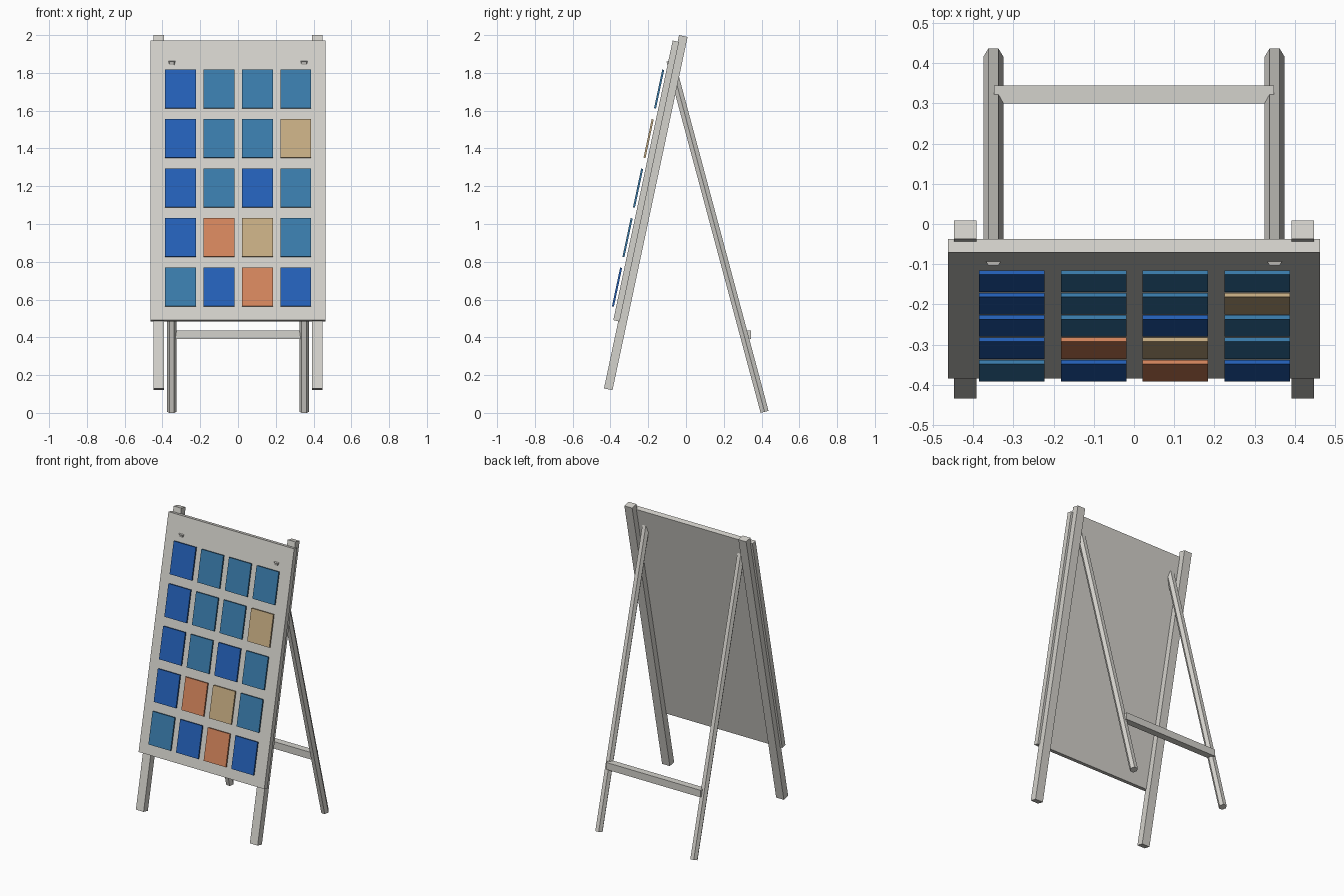
import bpy, bmesh
from math import radians, sin, cos, pi
from mathutils import Matrix, Vector

if "Cube" in bpy.data.objects:
    bpy.data.objects.remove(bpy.data.objects["Cube"], do_unlink=True)


def material(name, rgb):
    m = bpy.data.materials.new(name)
    m.use_nodes = True
    m.diffuse_color = (*rgb, 1)
    m.node_tree.nodes["Principled BSDF"].inputs["Base Color"].default_value = (*rgb, 1)
    return m


GREY = material("pale_grey", (0.658, 0.645, 0.604))
CARD_COLOURS = {
    "B": material("blue", (0.018, 0.119, 0.479)),
    "T": material("teal_blue", (0.042, 0.202, 0.413)),
    "N": material("tan", (0.571, 0.418, 0.227)),
    "O": material("orange", (0.665, 0.235, 0.109)),
}


def prism(name, outline, length, matrix, mat):
    """Extrude an xy outline along local z, centred, then place it."""
    bm = bmesh.new()
    base = bm.faces.new([bm.verts.new((x, y, -length / 2)) for x, y in outline])
    top = bmesh.ops.extrude_face_region(bm, geom=[base])["geom"]
    bmesh.ops.translate(bm, vec=(0, 0, length),
                        verts=[v for v in top if isinstance(v, bmesh.types.BMVert)])
    bmesh.ops.recalc_face_normals(bm, faces=bm.faces)
    mesh = bpy.data.meshes.new(name)
    bm.to_mesh(mesh)
    bm.free()
    mesh.materials.append(mat)
    obj = bpy.data.objects.new(name, mesh)
    obj.matrix_world = matrix
    bpy.context.collection.objects.link(obj)
    return obj


def box(name, size, matrix, mat):
    w, d = size[0] / 2, size[1] / 2
    return prism(name, [(-w, -d), (w, -d), (w, d), (-w, d)], size[2], matrix, mat)


def leaning(centre, degrees):
    return Matrix.Translation(centre) @ Matrix.Rotation(radians(degrees), 4, "X")


LEAN = -12
SPLAY = 15

# Display board
board = leaning((0, -0.211, 1.2275), LEAN)
box("display_board", (0.926, 0.034, 1.513), board, GREY)

# Front legs behind the board, six-sided rear struts whose tips pass through it
foot = Vector((0, 0.416, 0.0055))
strut_len = 1.925
up = Vector((0, -sin(radians(SPLAY)), cos(radians(SPLAY))))
hexagon = [(0.025 * cos(i * pi / 3), 0.025 * sin(i * pi / 3)) for i in range(6)]
for side, s in (("left", 1), ("right", -1)):
    box(f"front_leg_{side}", (0.057, 0.046, 1.912),
        leaning((s * 0.42, -0.213, 1.06), LEAN), GREY)
    centre = foot + up * strut_len / 2 + Vector((s * 0.35, 0, 0))
    prism(f"rear_strut_{side}", hexagon, strut_len, leaning(centre, SPLAY), GREY)

# Crossbar between the rear struts
box("rear_crossbar", (0.696, 0.045, 0.047), Matrix.Translation((0, 0.3225, 0.4135)), GREY)

# Cards held just in front of the board, listed from the top row down
rows = ["BTTT", "BTTN", "BTBT", "BONT", "TBOB"]
for r, row in enumerate(rows):
    for c, key in enumerate(row):
        spot = Matrix.Translation(((c - 1.5) * 0.2035 + 0.001, -0.034, (2 - r) * 0.268 - 0.0455))
        box(f"card_row{r + 1}_column{c + 1}", (0.163, 0.0105, 0.209),
            board @ spot, CARD_COLOURS[key])
